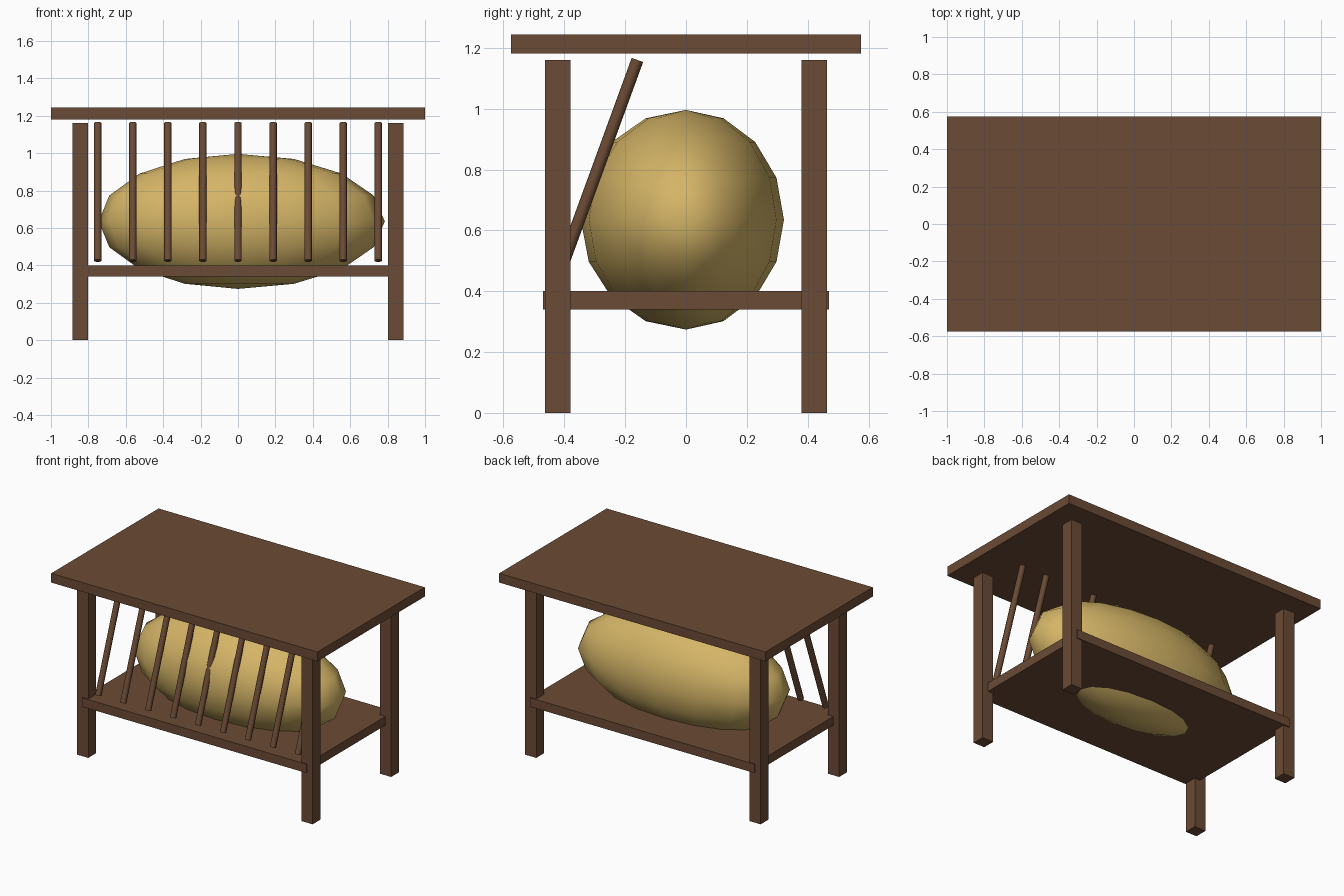
import bpy, math

if "Cube" in bpy.data.objects:
    bpy.data.objects.remove(bpy.data.objects["Cube"])


def material(name, color):
    m = bpy.data.materials.new(name)
    m.diffuse_color = (*color, 1.0)
    m.use_nodes = True
    m.node_tree.nodes["Principled BSDF"].inputs["Base Color"].default_value = m.diffuse_color
    return m


WOOD = material("brown_wood", (0.147, 0.069, 0.035))
HAY = material("golden_hay", (0.66, 0.46, 0.135))


def box(name, center, size):
    bpy.ops.mesh.primitive_cube_add(size=1, location=center)
    o = bpy.context.object
    o.name = name
    o.scale = size
    bpy.ops.object.transform_apply(location=False, rotation=False, scale=True)
    o.data.materials.append(WOOD)
    return o


# Flat roof and lower shelf
box("roof", (0, 0, 1.2125), (2.0, 1.152, 0.063))
box("shelf", (0, 0, 0.37), (1.685, 0.94, 0.06))

# Four corner legs
for sx in (-1, 1):
    for sy in (-1, 1):
        box("leg", (sx * 0.843, sy * 0.421, 0.58), (0.084, 0.084, 1.16))

# Row of slanted rack bars along the front
for i in range(9):
    bpy.ops.mesh.primitive_cylinder_add(
        vertices=8, radius=0.02, depth=0.783,
        location=(-0.75 + i * 0.1875, -0.294, 0.7925), rotation=(-0.35, 0, 0))
    bar = bpy.context.object
    bar.name = "rack_bar"
    bar.data.materials.append(WOOD)
    bpy.ops.object.shade_smooth_by_angle(angle=math.radians(50))

# Rounded hay bundle, slightly fuller to the right and the front
bpy.ops.mesh.primitive_uv_sphere_add(segments=16, ring_count=8, radius=1,
                                     location=(0, 0, 0.635))
hay = bpy.context.object
hay.name = "hay_bundle"
for v in hay.data.vertices:
    v.co.x *= 0.785 if v.co.x > 0 else 0.745
    v.co.y *= 0.322 if v.co.y > 0 else 0.346
    v.co.z *= 0.361
hay.data.materials.append(HAY)
bpy.ops.object.shade_smooth()
